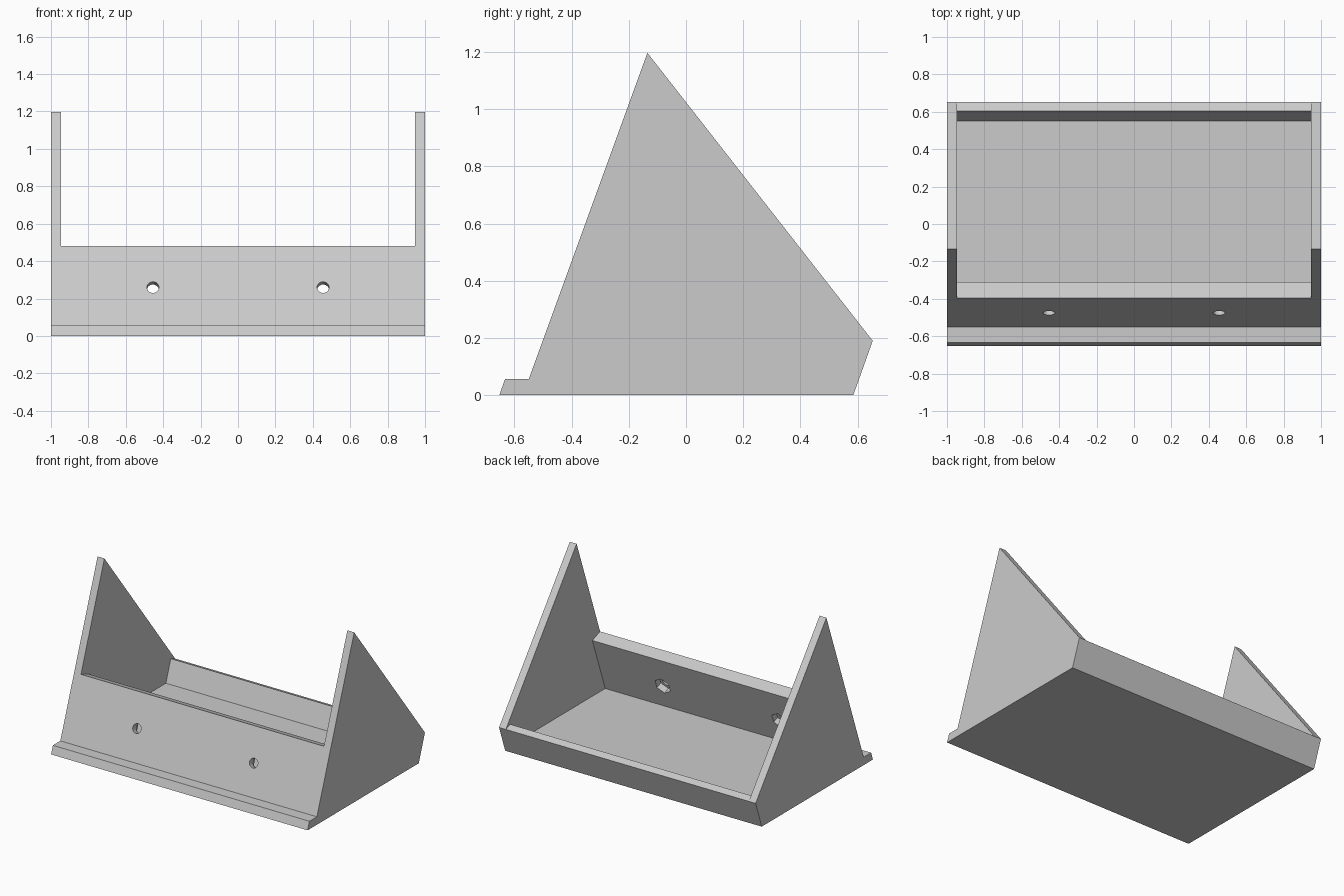
import bpy, bmesh, math
from mathutils import Matrix, Vector

cube = bpy.data.objects.get("Cube")
if cube:
    bpy.data.objects.remove(cube, do_unlink=True)

grey = bpy.data.materials.new("light grey")
grey.use_nodes = True
grey.diffuse_color = (0.6, 0.6, 0.6, 1)
grey.node_tree.nodes["Principled BSDF"].inputs["Base Color"].default_value = (0.6, 0.6, 0.6, 1)


def add_object(name, bm):
    bmesh.ops.recalc_face_normals(bm, faces=bm.faces[:])
    mesh = bpy.data.meshes.new(name)
    bm.to_mesh(mesh)
    bm.free()
    mesh.materials.append(grey)
    obj = bpy.data.objects.new(name, mesh)
    bpy.context.collection.objects.link(obj)
    return obj


def extrude_profile(name, profile, half_width):
    """Extrude a (y, z) outline symmetrically along x."""
    bm = bmesh.new()
    face = bm.faces.new([bm.verts.new((-half_width, y, z)) for y, z in profile])
    grown = bmesh.ops.extrude_face_region(bm, geom=[face])["geom"]
    verts = [g for g in grown if isinstance(g, bmesh.types.BMVert)]
    bmesh.ops.translate(bm, verts=verts, vec=(2 * half_width, 0, 0))
    return add_object(name, bm)


LEAN = math.radians(70)
INWARD = Vector((0, math.sin(LEAN), -math.cos(LEAN)))


def wall_cutter(name, x, radius, sides, start, end):
    """Prism square to the leaning front wall, from depth start to end."""
    bm = bmesh.new()
    centre = Vector((x, -0.476, 0.26)) + INWARD * (start + end) / 2
    bmesh.ops.create_cone(bm, cap_ends=True, segments=sides, radius1=radius,
                          radius2=radius, depth=end - start,
                          matrix=Matrix.Translation(centre) @ Matrix.Rotation(LEAN, 4, "X"))
    return add_object(name, bm)


# Solid outline with front lip, peaked sides and leaning back
holder = extrude_profile("holder_body", [
    (-0.653, 0), (-0.633, 0.056), (-0.55, 0.056),
    (-0.135, 1.197), (0.653, 0.19), (0.585, 0)], 1.0)

# Tray hollow, open at the top between the two side panels
cutters = [extrude_profile("tray_cutter", [
    (-0.453, 0.056), (0.55, 0.056), (0.605, 0.208), (0.755, 0.153),
    (0.755, 1.4), (-0.496, 1.4), (-0.496, 0.516), (-0.31, 0.449)], 0.947)]

# Screw holes with hexagonal nut pockets on the inner face
for x in (-0.455, 0.455):
    cutters.append(wall_cutter("screw_hole_cutter", x, 0.032, 32, -0.05, 0.07))
    cutters.append(wall_cutter("nut_pocket_cutter", x, 0.06, 6, 0.045, 0.15))

bpy.context.view_layer.objects.active = holder
for cutter in cutters:
    cutter.hide_render = True
    mod = holder.modifiers.new("cut", "BOOLEAN")
    mod.operation = "DIFFERENCE"
    mod.solver = "EXACT"
    mod.object = cutter
    bpy.ops.object.modifier_apply(modifier=mod.name)
for cutter in cutters:
    bpy.data.objects.remove(cutter, do_unlink=True)

bpy.ops.object.select_all(action="DESELECT")
holder.select_set(True)
bpy.ops.object.shade_smooth_by_angle(angle=math.radians(30))
